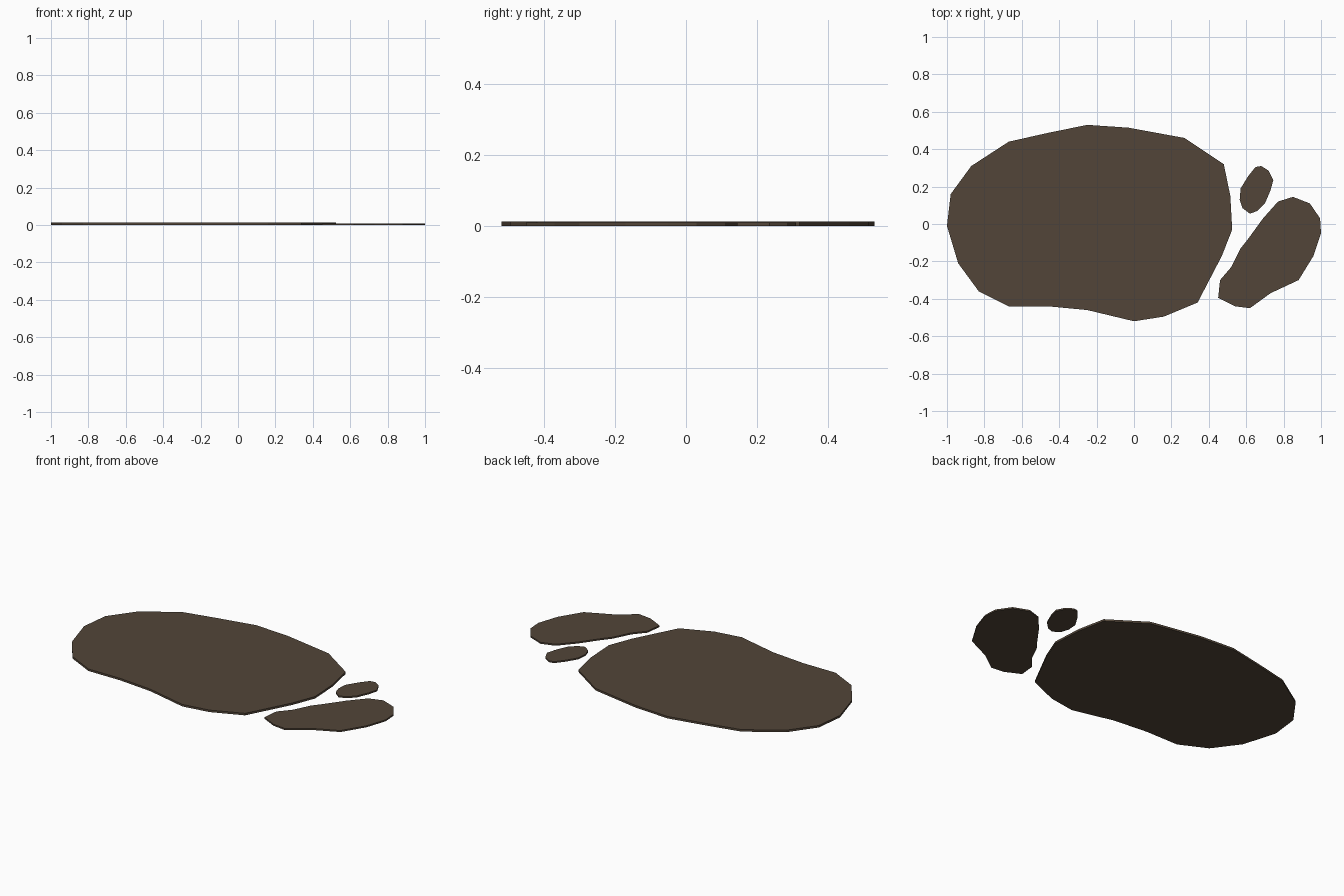
import bpy, bmesh

mud = bpy.data.materials.new("dark_brown")
mud.diffuse_color = (0.085, 0.06, 0.04, 1)


def slab(name, outline, height):
    """Flat patch: a closed outline extruded up from the ground."""
    bm = bmesh.new()
    face = bm.faces.new([bm.verts.new((x, y, 0)) for x, y in outline])
    ext = bmesh.ops.extrude_face_region(bm, geom=[face], use_keep_orig=True)
    top = [v for v in ext["geom"] if isinstance(v, bmesh.types.BMVert)]
    bmesh.ops.translate(bm, verts=top, vec=(0, 0, height))
    bmesh.ops.recalc_face_normals(bm, faces=bm.faces)
    mesh = bpy.data.meshes.new(name)
    bm.to_mesh(mesh)
    bm.free()
    mesh.materials.append(mud)
    obj = bpy.data.objects.new(name, mesh)
    bpy.context.collection.objects.link(obj)
    return obj


# Main large patch
slab("large_patch", [
    (-1.0, -0.01), (-0.94, -0.21), (-0.83, -0.36), (-0.67, -0.44),
    (-0.46, -0.44), (-0.25, -0.46), (0.0, -0.52), (0.16, -0.495),
    (0.34, -0.42), (0.47, -0.17), (0.525, -0.03), (0.515, 0.15),
    (0.48, 0.32), (0.27, 0.46), (-0.03, 0.515), (-0.25, 0.53),
    (-0.47, 0.485), (-0.67, 0.44), (-0.87, 0.31), (-0.98, 0.16)], 0.012)

# Elongated patch on the right
slab("side_patch", [
    (0.45, -0.395), (0.54, -0.44), (0.62, -0.45), (0.73, -0.37),
    (0.88, -0.30), (0.96, -0.17), (1.0, -0.05), (0.995, 0.03),
    (0.94, 0.11), (0.85, 0.145), (0.77, 0.12), (0.69, 0.03),
    (0.61, -0.08), (0.57, -0.13), (0.52, -0.23), (0.46, -0.30)], 0.009)

# Small droplet
slab("small_patch", [
    (0.565, 0.13), (0.58, 0.085), (0.62, 0.055), (0.66, 0.07),
    (0.70, 0.11), (0.73, 0.18), (0.745, 0.235), (0.72, 0.285),
    (0.68, 0.31), (0.65, 0.305), (0.61, 0.255), (0.57, 0.19)], 0.009)
